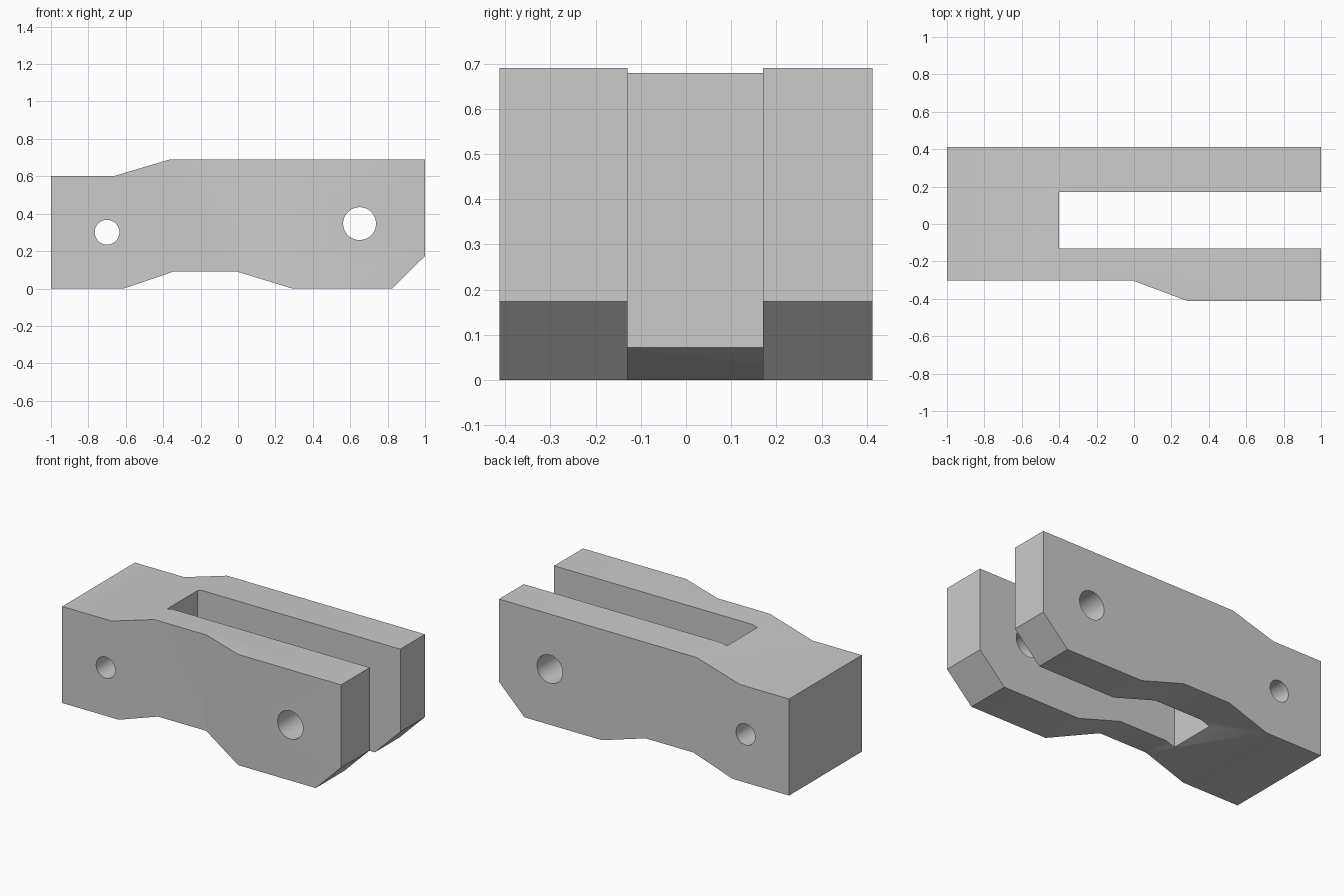
import bpy
import bmesh
import math
from mathutils import Vector

cube = bpy.data.objects.get("Cube")
if cube:
    bpy.data.objects.remove(cube, do_unlink=True)

grey = bpy.data.materials.new("plain grey")
grey.use_nodes = True
colour = (0.6, 0.6, 0.6, 1)
grey.diffuse_color = colour
grey.node_tree.nodes["Principled BSDF"].inputs["Base Color"].default_value = colour


def prism(name, points, direction):
    """Extrude a closed outline along a direction."""
    bm = bmesh.new()
    face = bm.faces.new([bm.verts.new(p) for p in points])
    extruded = bmesh.ops.extrude_face_region(bm, geom=[face])["geom"]
    verts = [v for v in extruded if isinstance(v, bmesh.types.BMVert)]
    bmesh.ops.translate(bm, verts=verts, vec=Vector(direction))
    bmesh.ops.recalc_face_normals(bm, faces=bm.faces)
    mesh = bpy.data.meshes.new(name)
    bm.to_mesh(mesh)
    bm.free()
    mesh.materials.append(grey)
    obj = bpy.data.objects.new(name, mesh)
    bpy.context.collection.objects.link(obj)
    return obj


def cut(target, cutter, operation):
    """Apply a boolean and discard its helper."""
    mod = target.modifiers.new(operation.lower(), 'BOOLEAN')
    mod.object = cutter
    mod.operation = operation
    mod.solver = 'EXACT'
    bpy.context.view_layer.objects.active = target
    bpy.ops.object.modifier_apply(modifier=mod.name)
    bpy.data.objects.remove(cutter, do_unlink=True)


# Side profile of the clevis, extruded across its width
side = [(-1, 0), (-0.61, 0), (-0.34, 0.092), (-0.01, 0.092), (0.29, 0),
        (0.825, 0), (1, 0.174), (1, 0.69), (-0.365, 0.69),
        (-0.66, 0.602), (-1, 0.602)]
body = prism("clevis_body", [(x, -0.6, z) for x, z in side], (0, 1.2, 0))

# Plan outline with the open slot and the narrowed front
plan = [(-1.1, -0.303), (-0.005, -0.303), (0.29, -0.413), (1.1, -0.413),
        (1.1, -0.13), (-0.4, -0.13), (-0.4, 0.17), (1.1, 0.17),
        (1.1, 0.413), (-1.1, 0.413)]
cut(body, prism("plan_helper", [(x, y, -0.2) for x, y in plan], (0, 0, 1.2)),
    'INTERSECT')

# Pin holes through the full width
for x, z, radius in ((-0.7, 0.301, 0.066), (0.65, 0.347, 0.088)):
    angles = [math.tau * i / 48 for i in range(48)]
    ring = [(x + radius * math.cos(a), -0.7, z + radius * math.sin(a))
            for a in angles]
    cut(body, prism("hole_helper", ring, (0, 1.4, 0)), 'DIFFERENCE')

# Soft shading over shallow bends, crisp corners elsewhere
bpy.ops.object.select_all(action='DESELECT')
body.select_set(True)
bpy.context.view_layer.objects.active = body
bpy.ops.object.shade_smooth_by_angle(angle=math.radians(30))
